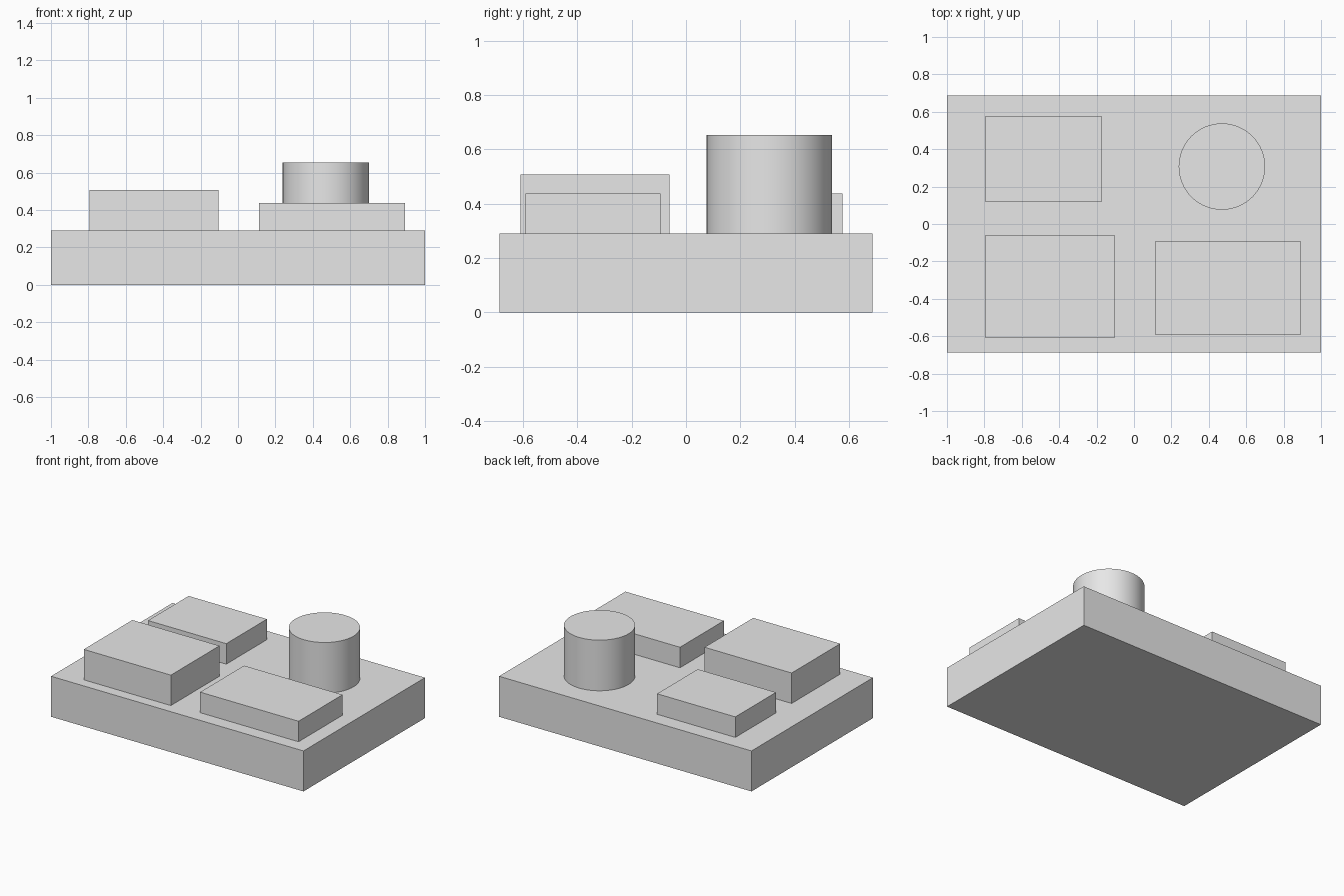
import bpy
import math

cube = bpy.data.objects.get("Cube")
if cube:
    bpy.data.objects.remove(cube, do_unlink=True)

# Single plain material
grey = bpy.data.materials.new("light_grey")
grey.use_nodes = True
colour = (0.8, 0.8, 0.8, 1.0)
grey.diffuse_color = colour
grey.node_tree.nodes["Principled BSDF"].inputs["Base Color"].default_value = colour

BASE_TOP = 0.29


def block(name, x0, x1, y0, y1, z0, z1):
    """Box spanning the given ranges."""
    bpy.ops.mesh.primitive_cube_add(
        size=1, location=((x0 + x1) / 2, (y0 + y1) / 2, (z0 + z1) / 2))
    obj = bpy.context.object
    obj.name = name
    obj.scale = (x1 - x0, y1 - y0, z1 - z0)
    bpy.ops.object.transform_apply(location=False, rotation=False, scale=True)
    obj.data.materials.append(grey)
    return obj


# Base slab
block("base_slab", -1, 1, -0.687, 0.687, 0, BASE_TOP)

# Raised rectangular blocks
block("front_right_block", -0.795, -0.105, -0.61, -0.06, BASE_TOP, 0.508)
block("front_left_block", 0.113, 0.893, -0.59, -0.093, BASE_TOP, 0.437)
block("back_right_block", -0.795, -0.175, 0.117, 0.577, BASE_TOP, 0.437)

# Round post
POST_TOP = 0.653
bpy.ops.mesh.primitive_cylinder_add(
    vertices=64, radius=0.231, depth=POST_TOP - BASE_TOP,
    location=(0.47, 0.307, (BASE_TOP + POST_TOP) / 2))
post = bpy.context.object
post.name = "round_post"
post.data.materials.append(grey)
bpy.ops.object.shade_smooth_by_angle(angle=math.radians(30))
